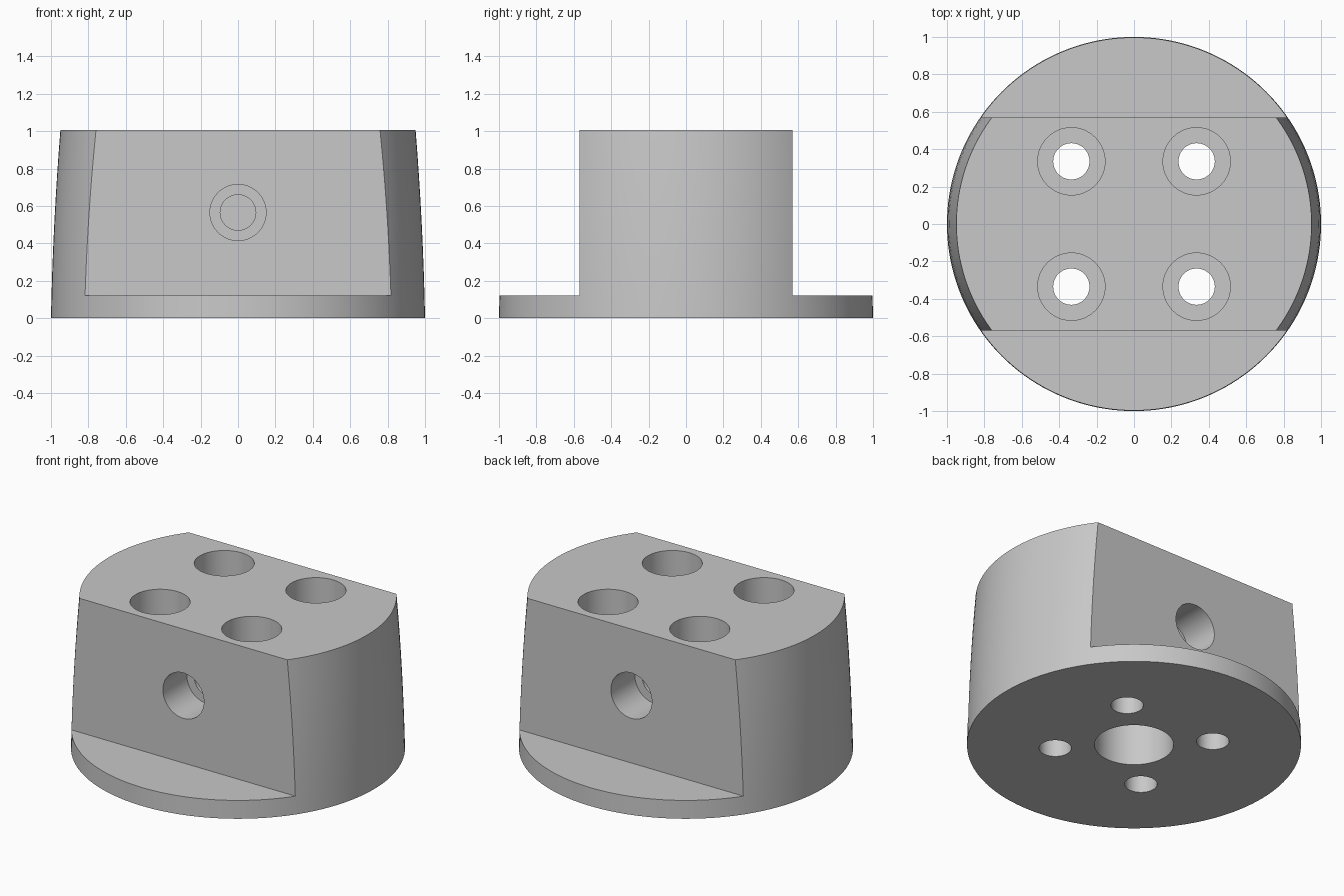
import bpy, bmesh, math

cube = bpy.data.objects.get("Cube")
if cube:
    bpy.data.objects.remove(cube, do_unlink=True)

grey = bpy.data.materials.new("plain grey")
grey.use_nodes = True
colour = (0.58, 0.58, 0.58, 1)
grey.diffuse_color = colour
grey.node_tree.nodes["Principled BSDF"].inputs["Base Color"].default_value = colour


def finish(name, bm, location=(0, 0, 0), tilt=0):
    bmesh.ops.recalc_face_normals(bm, faces=bm.faces)
    mesh = bpy.data.meshes.new(name)
    bm.to_mesh(mesh)
    bm.free()
    mesh.materials.append(grey)
    obj = bpy.data.objects.new(name, mesh)
    obj.location = location
    obj.rotation_euler.x = tilt
    bpy.context.collection.objects.link(obj)
    return obj


def lathe(name, profile, segments, location=(0, 0, 0), tilt=0):
    """Solid of revolution from (radius, height) pairs, capped at both ends."""
    bm = bmesh.new()
    rings = []
    for r, z in profile:
        angles = [math.tau * i / segments for i in range(segments)]
        rings.append([bm.verts.new((r * math.cos(a), r * math.sin(a), z)) for a in angles])
    for low, high in zip(rings, rings[1:]):
        for i in range(segments):
            j = (i + 1) % segments
            bm.faces.new((low[i], low[j], high[j], high[i]))
    bm.faces.new(rings[0][::-1])
    bm.faces.new(rings[-1])
    return finish(name, bm, location, tilt)


def block(name, size, location):
    bm = bmesh.new()
    bmesh.ops.create_cube(bm, size=1)
    bmesh.ops.scale(bm, vec=size, verts=bm.verts)
    return finish(name, bm, location)


# Round body, narrowing gently towards the top
HEIGHT, FLANGE, FLAT = 1.005, 0.12, 0.57
heights = [HEIGHT * i / 8 for i in range(9)]
body = lathe("tapered_body", [(1 - 0.02 * z - 0.03 * z * z, z) for z in heights], 160)

cutters = []
for side in (-1, 1):
    # Flat side, leaving the thin flange below
    cutters.append(block("flat_cutter", (3, 1, 2), (0, side * (FLAT + 0.5), FLANGE + 1)))
    # Stepped blind hole in the flat
    cutters.append(lathe("side_hole_cutter",
                         [(0.095, 0.12), (0.095, 0.32), (0.15, 0.32), (0.15, 0.7)],
                         64, (0, 0, 0.565), -side * math.pi / 2))
    # Counterbored through holes
    for x in (-0.335, 0.335):
        cutters.append(lathe("bolt_hole_cutter",
                             [(0.097, -0.1), (0.097, 0.45), (0.18, 0.45), (0.18, 1.1)],
                             64, (x, side * 0.335, 0)))
# Central blind bore in the underside
cutters.append(lathe("bore_cutter", [(0.237, -0.1), (0.237, 0.4)], 64))

for cutter in cutters:
    cutter.hide_render = True
    cut = body.modifiers.new(cutter.name, "BOOLEAN")
    cut.operation = "DIFFERENCE"
    cut.solver = "EXACT"
    cut.object = cutter

# Bake the cuts and discard the cutters
bpy.context.view_layer.update()
result = bpy.data.meshes.new_from_object(body.evaluated_get(bpy.context.evaluated_depsgraph_get()))
body.modifiers.clear()
body.data = result
result.materials.clear()
result.materials.append(grey)
for face in result.polygons:
    face.material_index = 0
for cutter in cutters:
    bpy.data.objects.remove(cutter, do_unlink=True)

bpy.ops.object.select_all(action="DESELECT")
body.select_set(True)
bpy.context.view_layer.objects.active = body
bpy.ops.object.shade_smooth_by_angle(angle=math.radians(30))
